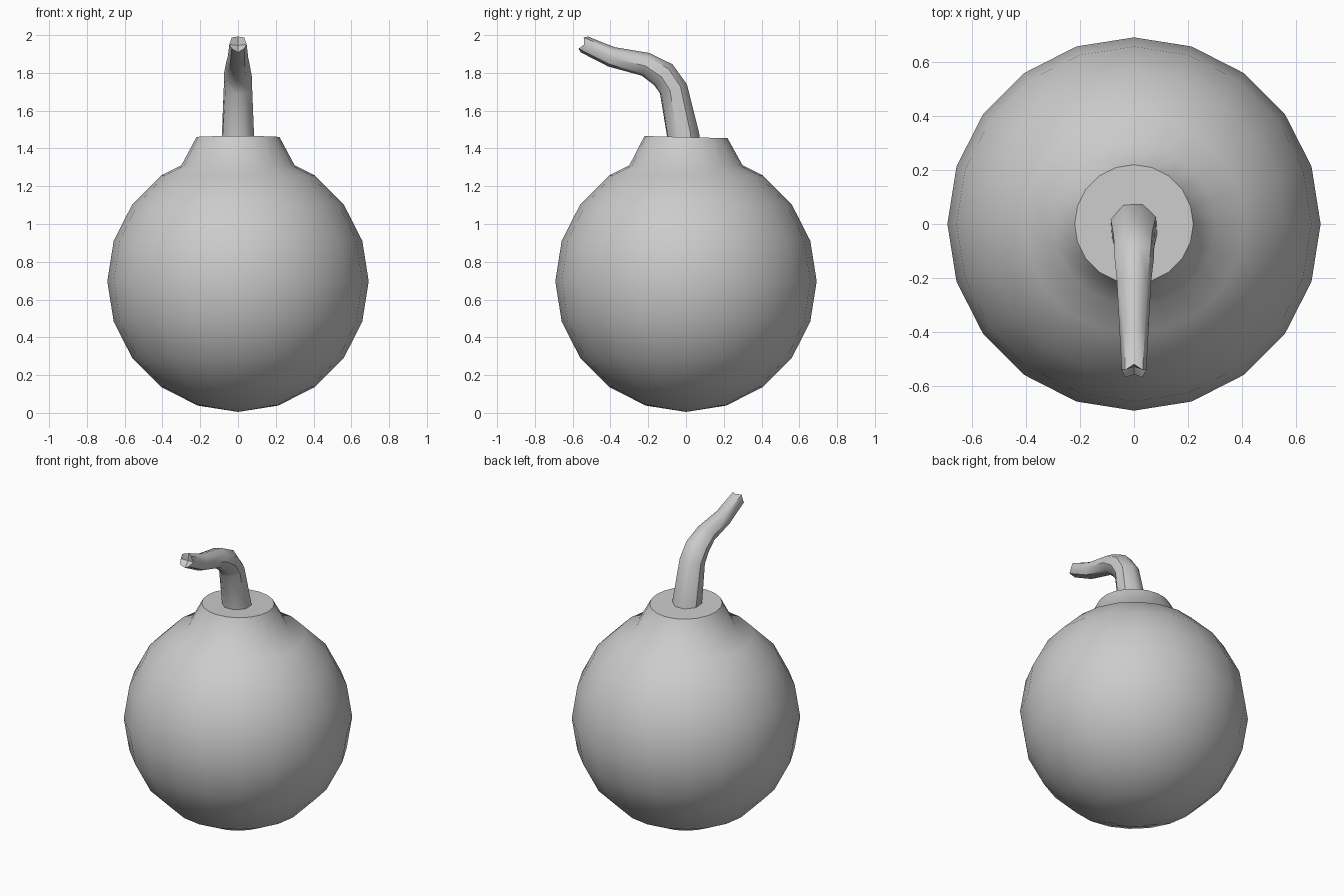
import bpy, bmesh, math
from mathutils import Vector

if "Cube" in bpy.data.objects:
    bpy.data.objects.remove(bpy.data.objects["Cube"])


def loft(name, rings, start=None, end=None, angle=45):
    """Skin between rings of points; optional pole points close the ends."""
    bm = bmesh.new()
    vr = [[bm.verts.new(p) for p in r] for r in rings]
    n = len(vr[0])
    for a, b in zip(vr, vr[1:]):
        for i in range(n):
            j = (i + 1) % n
            bm.faces.new((a[i], a[j], b[j], b[i]))
    for pole, ring in ((start, vr[0]), (end, vr[-1])):
        if pole is not None:
            c = bm.verts.new(pole)
            for i in range(n):
                bm.faces.new((c, ring[i], ring[(i + 1) % n]))
    bmesh.ops.recalc_face_normals(bm, faces=bm.faces)
    me = bpy.data.meshes.new(name)
    bm.to_mesh(me)
    bm.free()
    ob = bpy.data.objects.new(name, me)
    bpy.context.collection.objects.link(ob)
    bpy.ops.object.select_all(action='DESELECT')
    ob.select_set(True)
    bpy.context.view_layer.objects.active = ob
    bpy.ops.object.shade_smooth_by_angle(angle=math.radians(angle))
    return ob


# Round body flowing into a conical neck with a slightly tilted flat top
R, CZ, N, TILT = 0.692, 0.697, 20, -0.027
profile = [(R * math.cos(math.radians(a)), CZ + R * math.sin(math.radians(a)))
           for a in range(-72, 55, 18)]
profile += [(0.30, 1.31), (0.22, 1.46)]
rings = []
for k, (r, z) in enumerate(profile):
    ring = []
    for i in range(N):
        t = 2 * math.pi * i / N
        x, y = r * math.cos(t), r * math.sin(t)
        ring.append((x, y, z + (TILT * y if k == len(profile) - 1 else 0)))
    rings.append(ring)
loft("body", rings, start=(0, 0, CZ - R), end=(0, 0, 1.46))

# Bent tapering fuse: (y, z, radius) along its centre line
path = [(-0.005, 1.40, 0.092), (-0.015, 1.47, 0.09), (-0.066, 1.715, 0.078),
        (-0.12, 1.79, 0.075), (-0.213, 1.845, 0.064), (-0.395, 1.885, 0.054),
        (-0.555, 1.958, 0.046)]
pts = [Vector((0, y, z)) for y, z, r in path]
side = Vector((1, 0, 0))
rings = []
for k, p in enumerate(pts):
    tan = (pts[min(k + 1, len(pts) - 1)] - pts[max(k - 1, 0)]).normalized()
    up = side.cross(tan)
    phase = math.radians(22.5) * (1 - k / (len(pts) - 1))
    ring = []
    for i in range(8):
        t = math.pi * i / 4 + phase
        q = p + path[k][2] * (side * math.cos(t) + up * math.sin(t))
        # Frayed tip: every second corner is pulled back
        if k == len(pts) - 1 and i % 2 == 0:
            q -= tan * 0.018
        ring.append(q)
    rings.append(ring)
loft("fuse", rings, end=pts[-1] - tan * 0.03)
